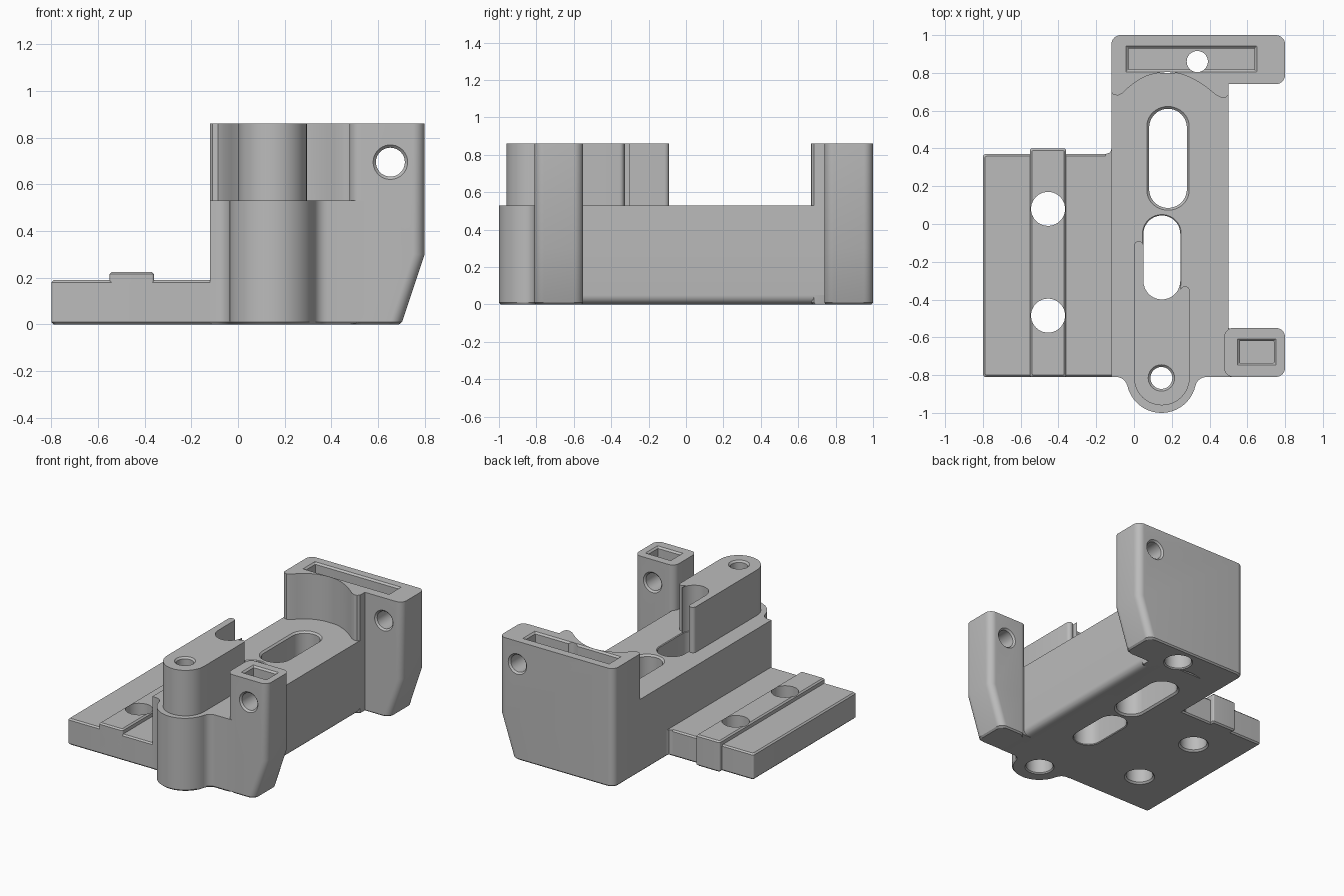
import bpy, bmesh, math

if "Cube" in bpy.data.objects:
    bpy.data.objects.remove(bpy.data.objects["Cube"])

grey = bpy.data.materials.new("plain grey")
grey.diffuse_color = (0.5, 0.5, 0.5, 1)
grey.use_nodes = True
grey.node_tree.nodes["Principled BSDF"].inputs["Base Color"].default_value = grey.diffuse_color


def arc(cx, cy, r, a0, a1, n=10):
    return [(cx + r * math.cos(math.radians(a0 + (a1 - a0) * i / n)),
             cy + r * math.sin(math.radians(a0 + (a1 - a0) * i / n))) for i in range(n + 1)]


def rrect(x0, x1, y0, y1, r):
    """Rounded rectangle; a full radius gives a circle or a slot."""
    return (arc(x1 - r, y0 + r, r, -90, 0) + arc(x1 - r, y1 - r, r, 0, 90)
            + arc(x0 + r, y1 - r, r, 90, 180) + arc(x0 + r, y0 + r, r, 180, 270))


def circle(x, y, r):
    return rrect(x - r, x + r, y - r, y + r, r)


def loft(name, outline, layers, shear_from=9, along_y=False):
    """Stack an outline in layers of (height, inset, shift of the right side)."""
    pts = []
    for p in outline:
        if not pts or math.dist(p, pts[-1]) > 1e-4:
            pts.append(p)
    if math.dist(pts[0], pts[-1]) < 1e-4:
        pts.pop()
    xs, ys = [p[0] for p in pts], [p[1] for p in pts]
    cx, cy = (min(xs) + max(xs)) / 2, (min(ys) + max(ys)) / 2
    w, h = max(xs) - min(xs), max(ys) - min(ys)
    bm = bmesh.new()
    rings = []
    for z, inset, shift in layers:
        ring = []
        for x, y in pts:
            u = cx + (x - cx) * (1 - 2 * inset / w) - (shift if x > shear_from else 0)
            v = cy + (y - cy) * (1 - 2 * inset / h)
            ring.append(bm.verts.new((u, z, v) if along_y else (u, v, z)))
        rings.append(ring)
    n = len(pts)
    for a, b in zip(rings, rings[1:]):
        for i in range(n):
            j = (i + 1) % n
            bm.faces.new((a[i], a[j], b[j], b[i]))
    bm.faces.new(rings[0][::-1])
    bm.faces.new(rings[-1])
    bmesh.ops.recalc_face_normals(bm, faces=bm.faces)
    me = bpy.data.meshes.new(name)
    bm.to_mesh(me)
    bm.free()
    me.materials.append(grey)
    ob = bpy.data.objects.new(name, me)
    bpy.context.collection.objects.link(ob)
    return ob


def bore(outline, a, b, targets, along_y=False, c=0.012):
    """Cut a hole with chamfered rims from a to b through the targets."""
    cutter = loft("cutter", outline, [(a - .01, -c - .01, 0), (a + c, 0, 0),
                                      (b - c, 0, 0), (b + .01, -c - .01, 0)], along_y=along_y)
    cut(cutter, targets)


def cut(cutter, targets):
    for ob in targets:
        mod = ob.modifiers.new("hole", "BOOLEAN")
        mod.operation = "DIFFERENCE"
        mod.solver = "EXACT"
        mod.object = cutter
        bpy.context.view_layer.objects.active = ob
        bpy.ops.object.modifier_apply(modifier=mod.name)
    bpy.data.objects.remove(cutter)


TOP, DECK, C = 0.86, 0.53, 0.01

# Main body with a round nose and a rounded lower right edge
body_outline = ([(-.12, .80), (-.12, -.81)] + arc(-.094, -.87, .06, 90, 13, 6)
                + arc(.145, -.815, .185, 193, 347, 24) + arc(.384, -.87, .06, 167, 90, 6)
                + [(.54, -.81), (.54, -.555), (.5, -.555), (.5, .80)])
R = 0.05
body_layers = []
for z in (0, .004, .01, .018, .028, .039, R):
    body_layers.append((z, max(0, C - z), R - math.sqrt(R * R - (R - z) ** 2)))
body = loft("main_body", body_outline, body_layers + [(DECK, 0, 0)], shear_from=.49)

# Raised block on the deck, ending in two thin walls around the slot
block_outline = (arc(.1475, -.8125, .1475, 180, 360, 24)
                 + arc(.27, -.355, .025, 0, 180, 8)
                 + arc(.1475, -.302, .0975, 0, -180, 18)
                 + arc(.025, -.115, .025, 0, 180, 8))
block = loft("raised_block", block_outline, [(DECK, 0, 0), (TOP, 0, 0)])

# Towers with a slanted lower right side
tower_layers = [(0, C, .1), (C, 0, .097), (.3, 0, 0), (TOP, 0, 0)]
front_tower = loft("front_tower", rrect(.477, .8, -.81, -.55, .05), tower_layers, shear_from=.7)
saddle = [(-.12, .70), (-.11, .685), (-.085, .68), (-.06, .692), (-.03, .722), (0, .746),
          (.03, .766), (.06, .781), (.09, .791), (.12, .798), (.15, .803), (.18, .804),
          (.21, .802), (.24, .796), (.275, .785), (.31, .769), (.345, .75), (.38, .726),
          (.41, .703), (.44, .679), (.465, .668), (.485, .67), (.5, .685), (.5, .74)]
back_tower = loft("back_tower", arc(.75, .79, .05, -90, 0) + arc(.75, .95, .05, 0, 90)
                  + arc(-.07, .95, .05, 90, 180) + saddle, tower_layers, shear_from=.7)

# Side plate with a raised rib and a small corner fillet
plate = loft("side_plate", rrect(-.8, -.1, -.81, .37, .015),
             [(0, C, 0), (C, 0, 0), (.18, 0, 0), (.19, C, 0)])
rib = loft("plate_rib", rrect(-.55, -.36, -.81, .4, .01),
           [(0, C, 0), (C, 0, 0), (.215, 0, 0), (.225, C, 0)])
loft("plate_corner", [(-.15, .36), (-.11, .36), (-.11, .395), (-.12, .395), (-.127, .378), (-.15, .37)],
     [(C, 0, 0), (.19, 0, 0)])

# Slots through the body
bore(rrect(.08, .28, .085, .61, .1), 0, DECK, [body])
bore(rrect(.05, .245, -.4, .045, .0975), 0, DECK, [body], c=.005)

# Upright screw holes with wider seats below
bore(circle(.145, -.815, .058), -.05, TOP, [body, block])
bore(circle(.145, -.815, .09), 0, .3, [body], c=.008)
bore(circle(.335, .86, .056), -.05, TOP + .05, [body, back_tower])
bore(circle(.335, .86, .09), 0, .3, [body, back_tower], c=.008)

# Plate holes
for y in (.08, -.485):
    bore(circle(-.455, y, .09), 0, .27, [plate, rib])

# Level holes through both towers
bore(circle(.653, .695, .062), -.81, -.55, [front_tower], along_y=True)
bore(circle(.653, .695, .062), .74, 1.0, [back_tower], along_y=True)

# Shallow pockets in the tower tops
for tower, box in ((front_tower, (.56, .74, -.735, -.62)), (back_tower, (-.03, .638, .817, .93))):
    cut(loft("cutter", rrect(*box, .002), [(TOP - .1, 0, 0), (TOP - .012, 0, 0), (TOP + .01, -.022, 0)]),
        [tower])

# Smooth the curved walls, keep edges sharp
for ob in bpy.context.scene.objects:
    ob.select_set(True)
    bpy.context.view_layer.objects.active = ob
bpy.ops.object.shade_smooth_by_angle(angle=math.radians(28))
